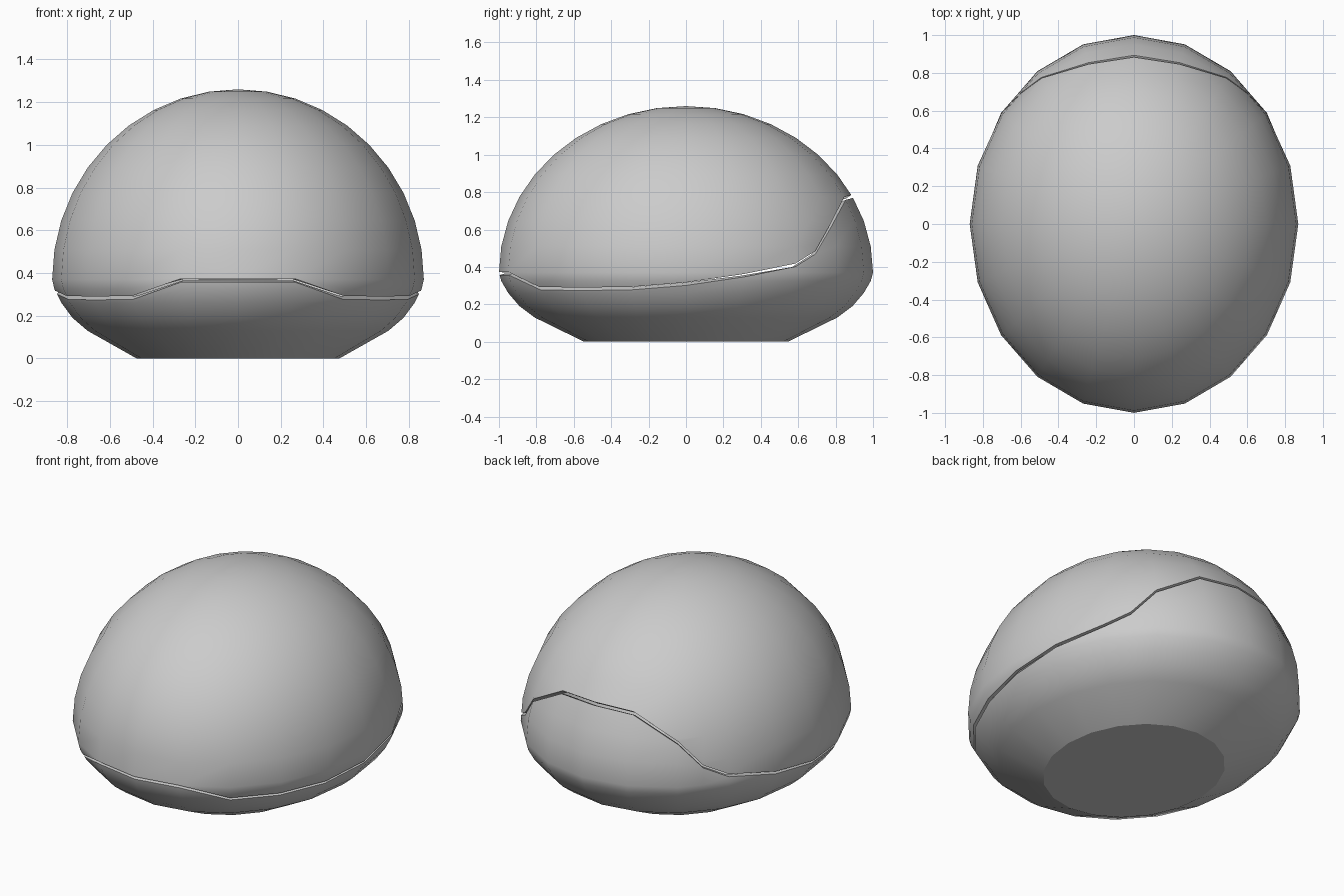
import bpy, bmesh
from math import sin, cos, radians

if "Cube" in bpy.data.objects:
    bpy.data.objects.remove(bpy.data.objects["Cube"])

RX, RY, WAIST, RISE = 0.87, 1.0, 0.37, 0.89

# Profile (radius, height): flattened underside, then a half-ellipsoid dome
LOWER = [(0.545, 0), (0.81, 0.13), (0.89, 0.19), (0.95, 0.26), (0.988, 0.325)]
UPPER = [(cos(radians(9 * i)), WAIST + RISE * sin(radians(9 * i))) for i in range(11)]
PROFILE = LOWER + UPPER

# Seam height by angle from the back (0) to the front (180)
SEAM = [(0, 0.785), (18, 0.775), (36, 0.63), (45, 0.485), (54, 0.418), (72, 0.362), (90, 0.317),
        (108, 0.293), (126, 0.29), (144, 0.293), (162, 0.373), (180, 0.373)]
COLUMNS = SEAM + [(360 - a, z) for a, z in SEAM[-2:0:-1]]


def radius_at(z):
    for (r0, z0), (r1, z1) in zip(PROFILE, PROFILE[1:]):
        if z <= z1:
            return r0 + (r1 - r0) * (z - z0) / (z1 - z0)
    return 0.0


def build_shell(name, clip, offset, floor):
    bm = bmesh.new()
    grid = []
    for angle, seam in COLUMNS:
        a = radians(angle)
        # the extra columns lie on the flat chord of the 20-sided outline
        k = cos(radians(9)) if angle % 18 else 1.0
        col = []
        for r, z in PROFILE:
            zc = clip(z, seam + offset)
            rc = (r if zc == z else radius_at(zc)) * k
            col.append(bm.verts.new((RX * rc * sin(a), RY * rc * cos(a), zc)))
        grid.append(col)
    n = len(grid)
    for i in range(n):
        c, d = grid[i], grid[(i + 1) % n]
        for j in range(len(PROFILE) - 1):
            bm.faces.new((d[j], c[j], c[j + 1], d[j + 1]))
    if floor:
        bm.faces.new([c[0] for c in grid])
    bmesh.ops.remove_doubles(bm, verts=bm.verts[:], dist=0.0005)
    bmesh.ops.recalc_face_normals(bm, faces=bm.faces[:])
    mesh = bpy.data.meshes.new(name)
    bm.to_mesh(mesh)
    bm.free()
    ob = bpy.data.objects.new(name, mesh)
    bpy.context.collection.objects.link(ob)
    # wall thickness, inwards
    mod = ob.modifiers.new("wall", 'SOLIDIFY')
    mod.thickness = 0.035
    mod.offset = -1
    bpy.ops.object.select_all(action='DESELECT')
    ob.select_set(True)
    bpy.context.view_layer.objects.active = ob
    bpy.ops.object.modifier_apply(modifier="wall")
    bpy.ops.object.shade_smooth_by_angle(angle=radians(24))
    return ob


# Domed lid above the seam, bowl-shaped base below it
build_shell("upper_shell", max, 0.0, False)
build_shell("lower_shell", min, -0.016, True)
